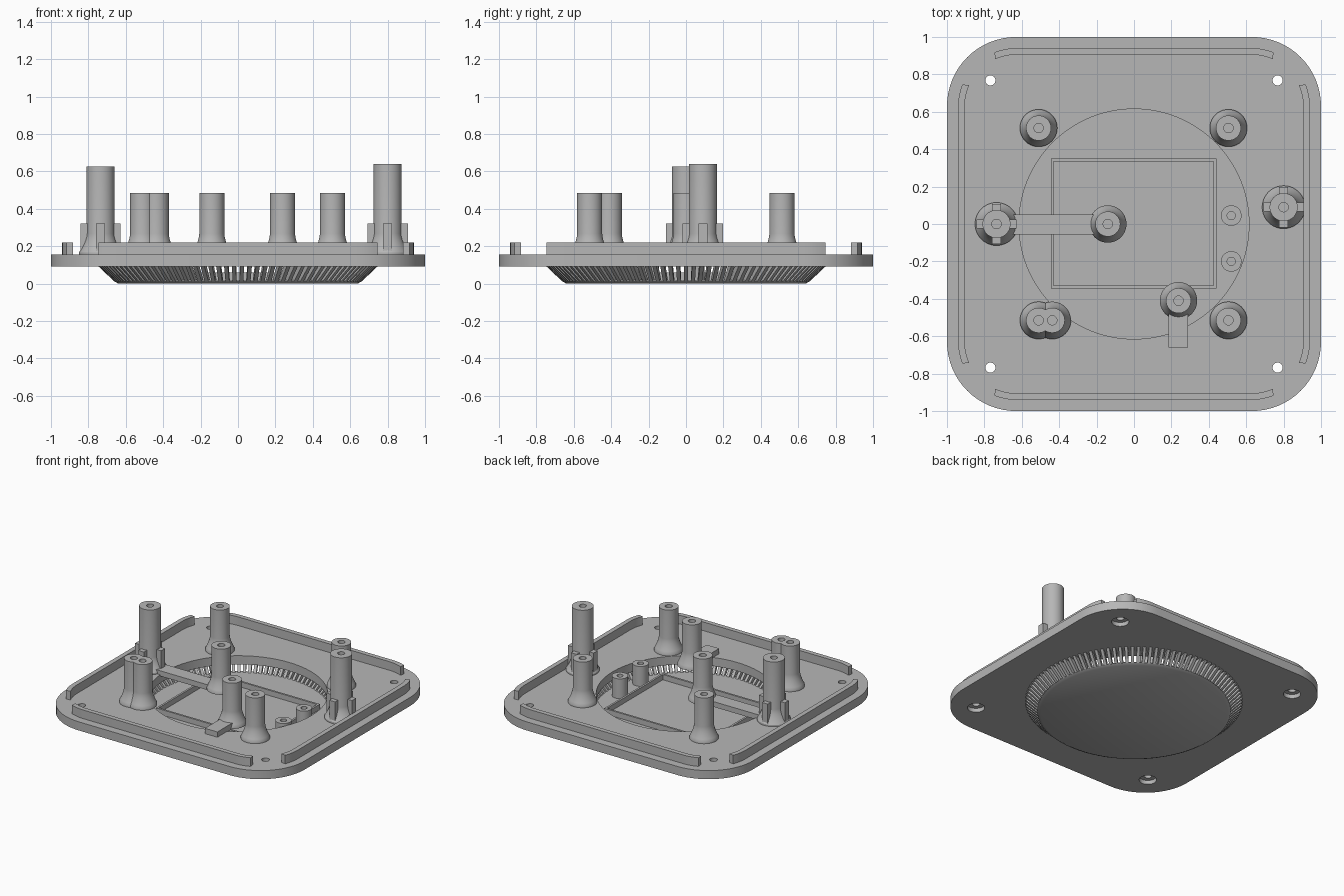
import bpy, bmesh, math
from mathutils import Matrix

cube = bpy.data.objects.get("Cube")
if cube:
    bpy.data.objects.remove(cube, do_unlink=True)

gray = bpy.data.materials.new("plain_gray")
gray.use_nodes = True
gray.diffuse_color = (0.47, 0.47, 0.47, 1)
gray.node_tree.nodes["Principled BSDF"].inputs["Base Color"].default_value = (0.47, 0.47, 0.47, 1)

PLATE_Z, TOP = 0.09, 0.155


def finish(name, bm):
    bmesh.ops.recalc_face_normals(bm, faces=bm.faces)
    mesh = bpy.data.meshes.new(name)
    bm.to_mesh(mesh)
    bm.free()
    mesh.materials.append(gray)
    ob = bpy.data.objects.new(name, mesh)
    bpy.context.collection.objects.link(ob)
    return ob


def prism(name, outline, z0, z1):
    bm = bmesh.new()
    face = bm.faces.new([bm.verts.new((x, y, z0)) for x, y in outline])
    ext = bmesh.ops.extrude_face_region(bm, geom=[face])
    for v in ext["geom"]:
        if isinstance(v, bmesh.types.BMVert):
            v.co.z = z1
    return finish(name, bm)


def box(name, x0, x1, y0, y1, z0, z1):
    return prism(name, [(x0, y0), (x1, y0), (x1, y1), (x0, y1)], z0, z1)


def arc(cx, cy, r, a0, a1, n):
    return [(cx + r * math.cos(math.radians(a0 + (a1 - a0) * i / n)),
             cy + r * math.sin(math.radians(a0 + (a1 - a0) * i / n))) for i in range(n + 1)]


def lathe(name, profile, x=0, y=0, seg=40):
    bm = bmesh.new()
    vs = [bm.verts.new((r, 0, z)) for r, z in profile]
    es = [bm.edges.new(p) for p in zip(vs, vs[1:])]
    bmesh.ops.spin(bm, geom=vs + es, cent=(0, 0, 0), axis=(0, 0, 1),
                   angle=2 * math.pi, steps=seg, use_duplicate=False)
    bmesh.ops.remove_doubles(bm, verts=bm.verts, dist=1e-5)
    bmesh.ops.translate(bm, verts=bm.verts, vec=(x, y, 0))
    return finish(name, bm)


def rod(x, y, r, z0, z1, seg=40):
    return lathe("cutter", [(0, z0), (r, z0), (r, z1), (0, z1)], x, y, seg)


def combine(ob, other, operation):
    mod = ob.modifiers.new("bool", "BOOLEAN")
    mod.object, mod.operation, mod.solver = other, operation, "EXACT"
    bpy.context.view_layer.objects.active = ob
    bpy.ops.object.modifier_apply(modifier=mod.name)
    bpy.data.objects.remove(other, do_unlink=True)


def boss(name, x, y, r, base_r, z0, z1, hole=0.025, depth=0.2):
    # concave flare at the foot, blind screw hole at the top
    prof = [(0, z0), (base_r, z0)]
    if base_r > r:
        for i in range(7):
            t = i / 6
            prof.append((r + (base_r - r) * (1 - t) ** 1.6, z0 + 0.012 + 0.1 * t))
    prof.append((r, z1))
    if hole:
        prof += [(hole, z1), (hole, z1 - depth), (0, z1 - depth)]
    else:
        prof.append((0, z1))
    return lathe(name, prof, x, y)


# Rounded plate with the round opening and countersunk corner holes
c = 0.63
outline = []
for sx, sy, a in ((1, 1, 0), (-1, 1, 90), (-1, -1, 180), (1, -1, 270)):
    outline += arc(sx * c, sy * c, 0.37, a, a + 90, 16)
plate = prism("base_plate", outline, PLATE_Z, TOP)
combine(plate, rod(0, 0, 0.615, 0, 0.3, 128), "DIFFERENCE")
for sx in (-1, 1):
    for sy in (-1, 1):
        combine(plate, rod(sx * 0.768, sy * 0.768, 0.027, 0, 0.3, 24), "DIFFERENCE")
        combine(plate, rod(sx * 0.768, sy * 0.768, 0.06, 0, 0.12, 32), "DIFFERENCE")

# Edge rails, one per side, with ends following the corner curve
rail = (arc(c, c, 0.31, 68, 90, 6) + arc(-c, c, 0.31, 90, 112, 6)
        + arc(-c, c, 0.275, 114, 90, 6) + arc(c, c, 0.275, 90, 66, 6))
for i, side in enumerate(("back", "right", "front", "left")):
    ob = prism(side + "_rail", rail, TOP - 0.005, 0.22)
    ob.data.transform(Matrix.Rotation(i * math.pi / 2, 4, "Z"))

# Sunken floor disc
lathe("floor_disc", [(0, 0), (0.64, 0), (0.662, 0.012), (0.655, 0.02), (0, 0.02)], seg=128)

# Ring of sloping grille slats
bm = bmesh.new()
COUNT, HALF = 110, 0.0105
section = [(0.70, 0.095), (0.75, 0.095), (0.66, 0.01), (0.622, 0.01)]
for i in range(COUNT):
    rot = Matrix.Rotation(2 * math.pi * i / COUNT, 4, "Z")
    a, b = ([bm.verts.new(rot @ Matrix.Translation((r, s, z)).translation)
             for r, z in section] for s in (-HALF, HALF))
    bm.faces.new(a)
    bm.faces.new(b[::-1])
    for k in range(4):
        bm.faces.new((a[k], b[k], b[k - 1], a[k - 1]))
finish("grille_slats", bm)

# Low rectangular frame on the floor
frame = box("floor_frame", -0.445, 0.44, -0.345, 0.35, 0.015, 0.06)
combine(frame, box("cutter", -0.43, 0.425, -0.33, 0.335, 0.0, 0.2), "DIFFERENCE")

# Corner posts
for name, x, y in (("back_left_post", 0.505, 0.513), ("back_right_post", -0.51, 0.513),
                   ("front_left_post", 0.505, -0.515)):
    boss(name, x, y, 0.067, 0.1, TOP, 0.485)

# Twin post
twin = boss("front_right_twin_post", -0.51, -0.515, 0.067, 0.1, TOP, 0.485, 0)
combine(twin, boss("cutter", -0.437, -0.515, 0.067, 0.1, TOP, 0.485, 0), "UNION")
for x in (-0.51, -0.437):
    combine(twin, rod(x, -0.515, 0.025, 0.285, 0.6, 24), "DIFFERENCE")

# Arms reaching over the opening, with their posts
box("long_arm", -0.73, -0.14, -0.055, 0.05, 0.145, 0.185)
boss("centre_post", -0.14, 0, 0.067, 0.1, TOP, 0.485)
box("short_arm", 0.185, 0.29, -0.66, -0.41, 0.15, 0.195)
boss("front_post", 0.238, -0.41, 0.067, 0.1, TOP, 0.485)

# Tall posts with crossed fins
for name, x, y, z in (("right", -0.735, 0, 0.625), ("left", 0.8, 0.09, 0.64)):
    boss(name + "_tall_post", x, y, 0.075, 0.115, TOP, z)
    box(name + "_fins_across", x - 0.108, x + 0.108, y - 0.024, y + 0.024, TOP, 0.32)
    box(name + "_fins_along", x - 0.024, x + 0.024, y - 0.108, y + 0.108, TOP, 0.32)

# Short posts standing on the floor
for name, y in (("back", 0.045), ("front", -0.2)):
    boss(name + "_short_post", 0.52, y, 0.055, 0.055, 0.015, 0.17, 0.022, 0.1)

# Smooth round walls, sharp edges
bpy.ops.object.select_all(action="DESELECT")
for ob in bpy.context.scene.objects:
    if ob.type == "MESH" and gray.name in ob.data.materials:
        ob.select_set(True)
        bpy.context.view_layer.objects.active = ob
bpy.ops.object.shade_smooth_by_angle(angle=math.radians(30))
